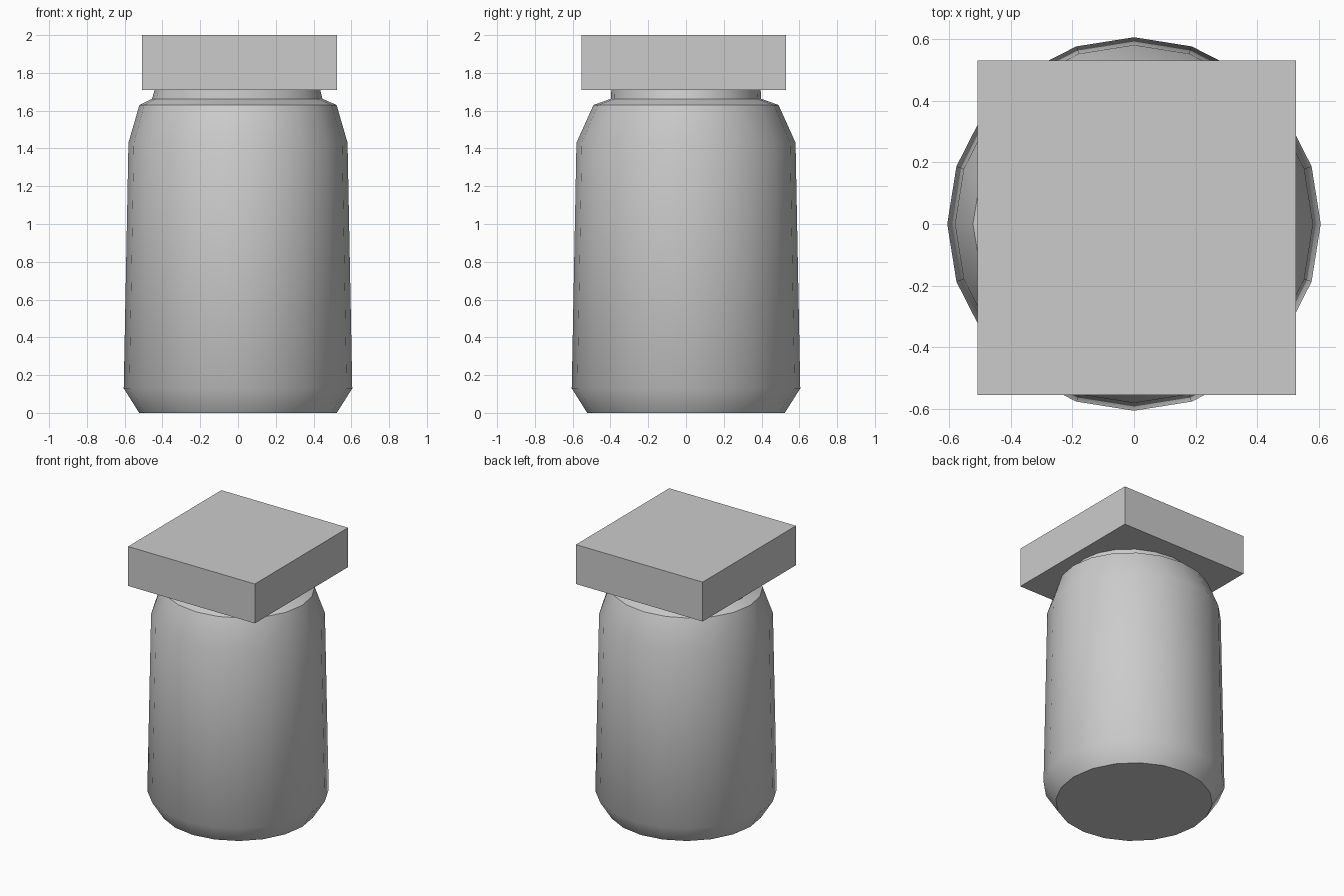
import bpy, bmesh
from math import cos, sin, tau, radians

if "Cube" in bpy.data.objects:
    bpy.data.objects.remove(bpy.data.objects["Cube"])

SIDES = 20


def finish(name, bm):
    bmesh.ops.recalc_face_normals(bm, faces=bm.faces)
    mesh = bpy.data.meshes.new(name)
    bm.to_mesh(mesh)
    bm.free()
    obj = bpy.data.objects.new(name, mesh)
    bpy.context.collection.objects.link(obj)
    return obj


# Jar body: 20-sided rings (x radius, y radius, x centre, height), neck slightly oval
rings = [
    (0.523, 0.523, 0, 0.0),
    (0.605, 0.605, 0, 0.13),
    (0.58, 0.58, 0, 1.43),
    (0.522, 0.49, 0, 1.63),
    (0.451, 0.398, -0.004, 1.663),
    (0.437, 0.395, -0.003, 1.715),
]
bm = bmesh.new()
loops = [[bm.verts.new((cx + rx * cos(tau * i / SIDES), ry * sin(tau * i / SIDES), z))
          for i in range(SIDES)] for rx, ry, cx, z in rings]
for low, high in zip(loops, loops[1:]):
    for i in range(SIDES):
        j = (i + 1) % SIDES
        bm.faces.new((low[i], low[j], high[j], high[i]))
bm.faces.new(loops[0])
bm.faces.new(loops[-1])
jar = finish("jar_body", bm)
bpy.context.view_layer.objects.active = jar
jar.select_set(True)
bpy.ops.object.shade_smooth_by_angle(angle=radians(40))

# Square lid block
bm = bmesh.new()
bmesh.ops.create_cube(bm, size=1)
bmesh.ops.scale(bm, vec=(1.032, 1.085, 0.29), verts=bm.verts)
bmesh.ops.translate(bm, vec=(0.009, -0.012, 1.855), verts=bm.verts)
finish("square_lid", bm)
